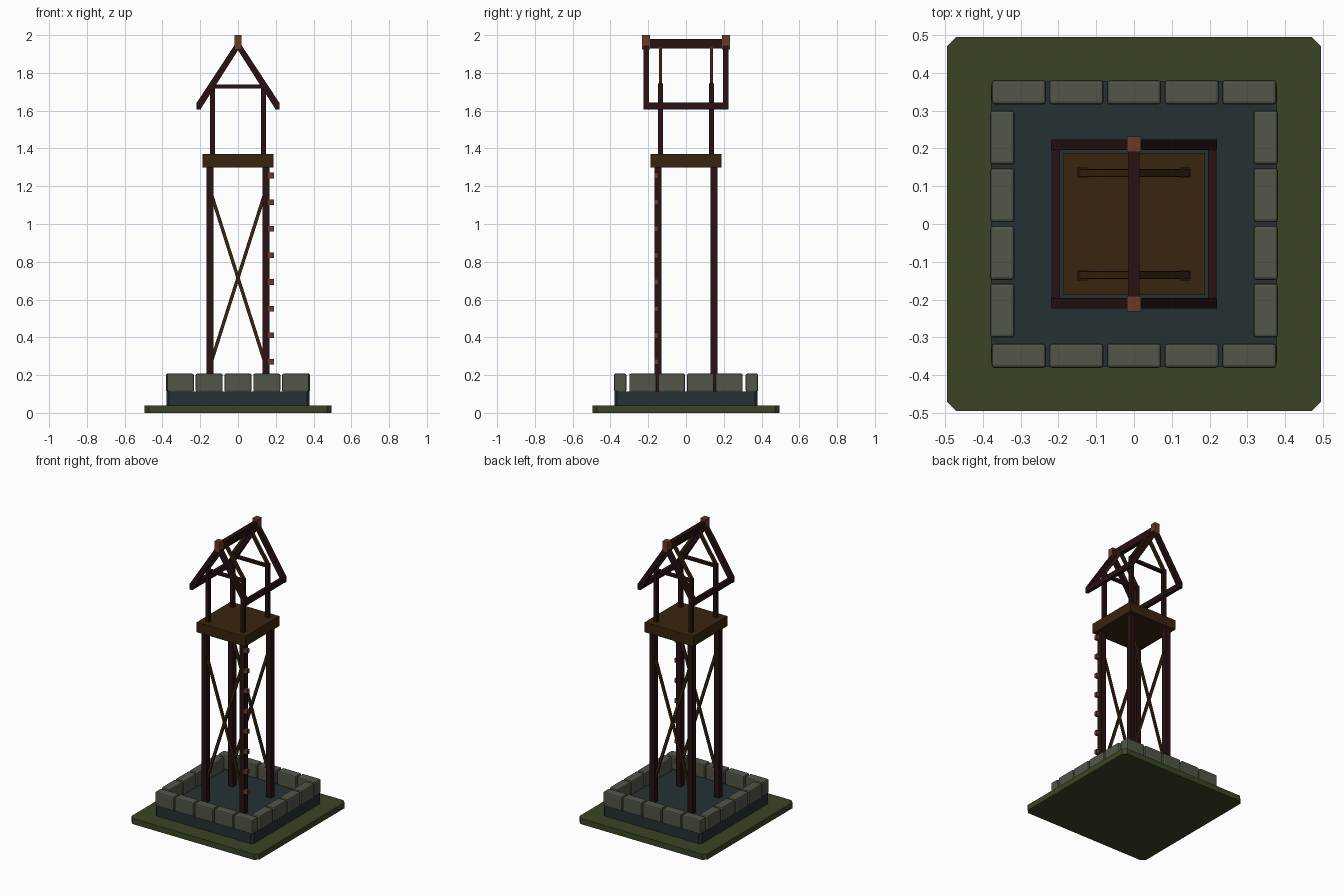
import bpy, bmesh, math
from mathutils import Vector

if "Cube" in bpy.data.objects:
    bpy.data.objects.remove(bpy.data.objects["Cube"])


def material(name, rgb):
    m = bpy.data.materials.new(name)
    m.diffuse_color = (*rgb, 1)
    m.use_nodes = True
    m.node_tree.nodes["Principled BSDF"].inputs["Base Color"].default_value = m.diffuse_color
    return m


GRASS = material("grass green", (0.042, 0.060, 0.018))
SLATE = material("dark slate", (0.018, 0.031, 0.034))
STONE = material("grey stone", (0.083, 0.092, 0.066))
TIMBER = material("dark red timber", (0.021, 0.0055, 0.0055))
PLANK = material("brown plank", (0.040, 0.018, 0.005))
PEG = material("red brown wood", (0.150, 0.042, 0.024))


def finish(name, bm, mat):
    bmesh.ops.recalc_face_normals(bm, faces=bm.faces)
    me = bpy.data.meshes.new(name)
    bm.to_mesh(me)
    bm.free()
    me.materials.append(mat)
    ob = bpy.data.objects.new(name, me)
    bpy.context.collection.objects.link(ob)
    return ob


def box(name, lo, hi, mat, bevel=0):
    bm = bmesh.new()
    bmesh.ops.create_cube(bm, size=1)
    for v in bm.verts:
        v.co = Vector([lo[i] + (v.co[i] + 0.5) * (hi[i] - lo[i]) for i in range(3)])
    if bevel:
        bmesh.ops.bevel(bm, geom=bm.edges[:], offset=bevel, segments=2,
                        affect='EDGES', profile=0.5)
    return finish(name, bm, mat)


def prism(name, pts, direction, mat):
    """Extrude a closed outline along a direction."""
    bm = bmesh.new()
    f = bm.faces.new([bm.verts.new(p) for p in pts])
    r = bmesh.ops.extrude_face_region(bm, geom=[f])
    bmesh.ops.translate(bm, vec=direction,
                        verts=[v for v in r['geom'] if isinstance(v, bmesh.types.BMVert)])
    return finish(name, bm, mat)


def slab(name, half, cut, z0, z1, mat):
    """Square slab with chamfered corners."""
    h, c = half, half - cut
    pts = [(c, -h), (h, -c), (h, c), (c, h), (-c, h), (-h, c), (-h, -c), (-c, -h)]
    return prism(name, [(x, y, z0) for x, y in pts], (0, 0, z1 - z0), mat)


def strut(name, a, b, y, width, depth, mat):
    """Straight bar between two x-z points, centred on y."""
    a, b = Vector(a), Vector(b)
    d = (b - a).normalized() * width / 2
    n = Vector((-d.y, d.x))
    pts = [(p.x, y - depth / 2, p.y) for p in (a + n, b + n, b - n, a - n)]
    return prism(name, pts, (0, depth, 0), mat)


# Ground and foundation
slab("grass_base", 0.495, 0.025, 0, 0.04, GRASS)
slab("foundation", 0.379, 0.015, 0.04, 0.112, SLATE)

# Ring of stone blocks
pitch, half = 0.1525, 0.0715
for s in (-1, 1):
    y0, y1 = sorted((s * 0.316, s * 0.381))
    for i in range(5):
        c = (i - 2) * pitch
        box("wall_stone_long", (c - half, y0, 0.11), (c + half, y1, 0.208), STONE, 0.008)
    for i in range(4):
        c = (i - 1.5) * pitch
        box("wall_stone_side", (y0, c - half, 0.11), (y1, c + half, 0.208), STONE, 0.008)

# Tower legs and upper posts
for sx in (-1, 1):
    for sy in (-1, 1):
        for name, c, w, z0, z1 in (("tower_leg", 0.147, 0.0185, 0.11, 1.305),
                                   ("roof_post", 0.136, 0.013, 1.365, 1.745)):
            x, y = sx * c, sy * c
            box(name, (x - w, y - w, z0), (x + w, y + w, z1), TIMBER)

# Lookout platform
box("platform", (-0.188, -0.188, 1.30), (0.188, 0.188, 1.37), PLANK)

# Climbing pegs on the front right leg
for i in range(8):
    z = 0.27 + i * 0.141
    box("climbing_peg", (0.16, -0.168, z - 0.015), (0.19, -0.146, z + 0.015), PEG)

for s in (-1, 1):
    # Cross braces on front and back
    for k in (-1, 1):
        strut("cross_brace", (-0.14 * k, 0.275), (0.14 * k, 1.155),
              s * 0.147 + k * 0.006, 0.018, 0.012, PLANK)
        # Inner rafters
        strut("inner_rafter", (0.137 * k, 1.74), (0, 1.945), s * 0.135, 0.02, 0.018, PLANK)
    # Tie beams
    box("tie_beam", (-0.13, s * 0.135 - 0.01, 1.718), (0.13, s * 0.135 + 0.01, 1.738), TIMBER)
    # Gable rafters
    gable = [(0.22, 1.605), (0.22, 1.64), (0, 1.975), (-0.22, 1.64),
             (-0.22, 1.605), (-0.2, 1.605), (0, 1.92), (0.2, 1.605)]
    prism("gable_rafters", [(x, s * 0.21 - 0.014, z) for x, z in gable], (0, 0.028, 0), TIMBER)
    # Eave beams
    x0, x1 = sorted((s * 0.196, s * 0.219))
    box("eave_beam", (x0, -0.222, 1.606), (x1, 0.222, 1.642), TIMBER)
    # Ridge end caps
    box("ridge_cap", (-0.019, s * 0.211 - 0.021, 1.925), (0.019, s * 0.211 + 0.021, 2.0), PEG)

# Ridge beam
box("ridge_beam", (-0.015, -0.215, 1.93), (0.015, 0.215, 1.98), TIMBER)
